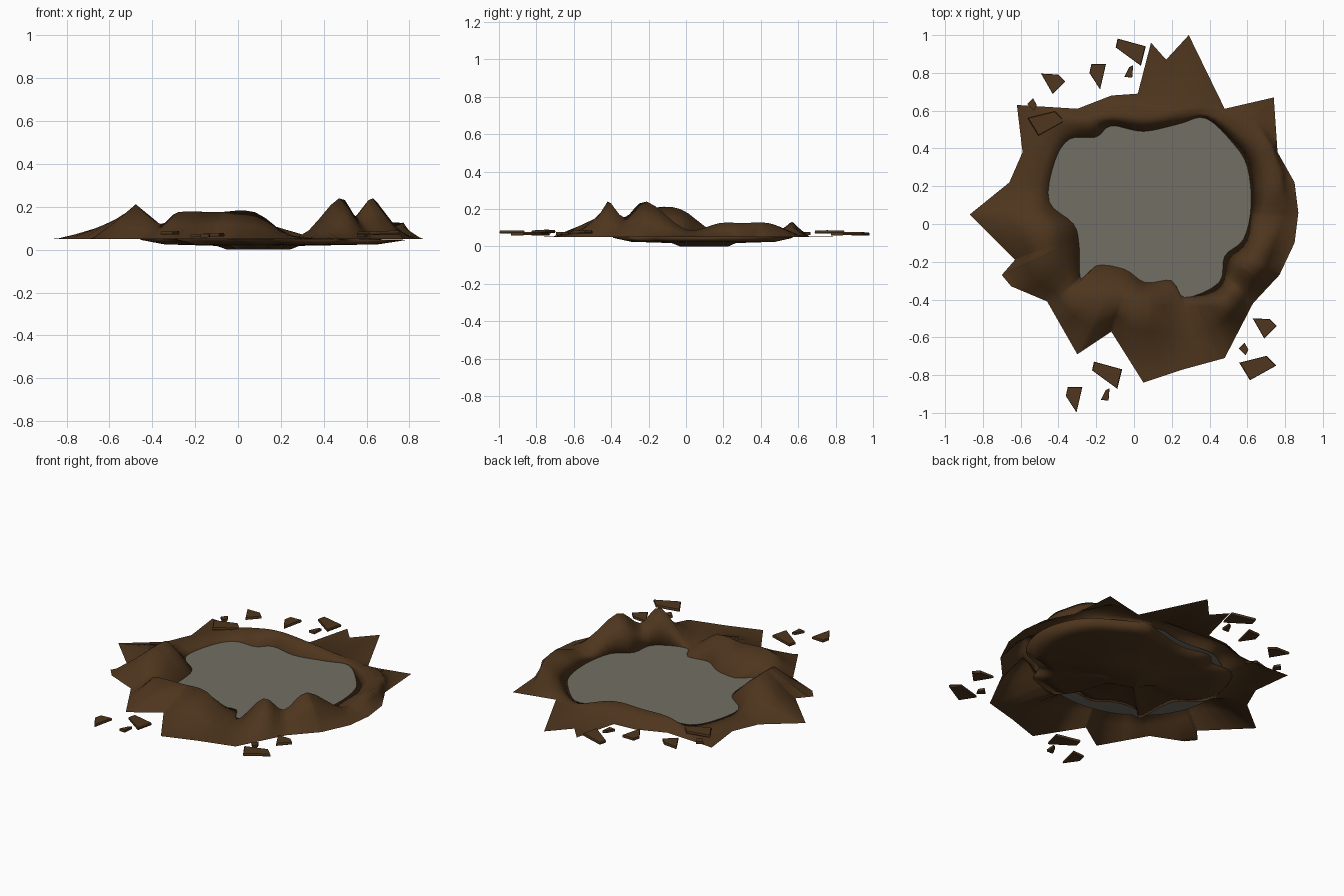
import bpy
import bmesh
from math import atan2, cos, sin
from mathutils import Vector

cube = bpy.data.objects.get("Cube")
if cube:
    bpy.data.objects.remove(cube, do_unlink=True)

CENTRE = Vector((0.1, 0.1))
RIM_Z = 0.05
WATER_Z = 0.05


def material(name, colour):
    mat = bpy.data.materials.new(name)
    mat.use_nodes = True
    mat.diffuse_color = (*colour, 1)
    node = mat.node_tree.nodes["Principled BSDF"]
    node.inputs["Base Color"].default_value = (*colour, 1)
    node.inputs["Roughness"].default_value = 0.9
    return mat


mud = material("brown_mud", (0.076, 0.036, 0.0125))
murk = material("grey_water", (0.168, 0.157, 0.128))


def finish(name, bm, mat, smooth=False):
    bmesh.ops.recalc_face_normals(bm, faces=bm.faces)
    mesh = bpy.data.meshes.new(name)
    for face in bm.faces:
        face.smooth = smooth
    bm.to_mesh(mesh)
    bm.free()
    mesh.materials.append(mat)
    obj = bpy.data.objects.new(name, mesh)
    bpy.context.collection.objects.link(obj)


def rounded(points, steps=4):
    """Closed smooth curve through the given points."""
    pts, out = [Vector(p) for p in points], []
    for i, b in enumerate(pts):
        a, c, d = pts[i - 1], pts[(i + 1) % len(pts)], pts[(i + 2) % len(pts)]
        for k in range(steps):
            t = k / steps
            p = b + t / 2 * (c - a + t * (2 * a - 5 * b + 4 * c - d
                                          + t * (3 * (b - c) + d - a)))
            p.z = max(p.z, WATER_Z)
            out.append(p)
    return out


def bearing(point):
    return atan2(point[1] - CENTRE.y, point[0] - CENTRE.x)


def reach(point):
    return (point.xy - CENTRE).length


def ray_hit(outline, angle):
    """Point (with height) where a ray from the centre crosses an outline."""
    ray = Vector((cos(angle), sin(angle)))
    best = None
    for a, b in zip(outline, outline[1:] + outline[:1]):
        a, b = Vector(a), Vector(b)
        ca, cb = ray.cross(a.xy - CENTRE), ray.cross(b.xy - CENTRE)
        if ca <= 1e-6 and cb >= -1e-6 and cb - ca > 1e-9:
            hit = a.lerp(b, -ca / (cb - ca))
            if (hit.xy - CENTRE).dot(ray) > 0:
                best = hit
    return best


# Spiky outer edge, foot of the bank, its crest and the shoreline
rim_xy = [
    (.87, .06), (.85, .22), (.76, .38), (.74, .67), (.48, .61), (.29, 1),
    (.17, .87), (.09, .96), (.02, .69), (-.12, .68), (-.3, .61),
    (-.62, .63), (-.59, .38), (-.66, .22), (-.87, .05), (-.63, -.19),
    (-.7, -.27), (-.65, -.33), (-.46, -.41), (-.3, -.69), (-.12, -.57),
    (.05, -.84), (.26, -.77), (.48, -.71), (.63, -.42), (.77, -.27),
    (.85, -.1)]
foot_xy = [
    (.86, .1), (.77, .38), (.66, .62), (.45, .64), (.15, .65), (-.1, .66),
    (-.5, .62), (-.59, .38), (-.66, .22), (-.84, .05), (-.64, -.3),
    (-.3, -.67), (.05, -.71), (.48, -.7), (.76, -.27)]
crest_xyz = [
    (.77, .18, .125), (.76, .3, .125), (.7, .44, .125), (.55, .56, .08),
    (.36, .61, .06), (.12, .56, .12), (-.1, .57, .13), (-.25, .55, .12),
    (-.42, .53, .08), (-.51, .35, .07), (-.55, .15, .08), (-.48, -.03, .2),
    (-.47, -.2, .2), (-.36, -.35, .12), (-.28, -.42, .175),
    (-.1, -.41, .175), (.08, -.42, .175), (.28, -.44, .06),
    (.47, -.42, .24), (.55, -.33, .155), (.63, -.21, .24), (.73, 0, .09)]
shore_xy = [
    (.62, .1), (.6, .3), (.53, .42), (.38, .56), (.24, .53), (.05, .49),
    (-.12, .52), (-.2, .46), (-.34, .45), (-.42, .33), (-.45, .12),
    (-.32, 0), (-.29, -.12), (-.28, -.3), (-.2, -.22), (-.05, -.24),
    (.06, -.31), (.2, -.3), (.27, -.39), (.45, -.31), (.48, -.17),
    (.58, -.08)]
rim = [(x, y, RIM_Z) for x, y in rim_xy]
foot = [(x, y, RIM_Z + 0.003) for x, y in foot_xy]
crest = rounded(crest_xyz)
shore = rounded([(x, y, WATER_Z) for x, y in shore_xy])
angles = sorted({round(bearing(p), 2) for p in crest + shore}
                | {round(bearing(p), 4) for p in rim})


def between(a, b, along, rise):
    point = a.lerp(b, along)
    point.z = a.z + (b.z - a.z) * rise
    return point


def bowl_point(edge, scale, z):
    flat = CENTRE + (edge.xy - CENTRE) * scale
    return Vector((flat.x, flat.y, z))


# Mud bank: bowl, inner slope, crest, outer slope and flat spikes as one skin
columns, water_edge = [], []
for angle in angles:
    s, c, f, r = (ray_hit(line, angle) for line in (shore, crest, foot, rim))
    if reach(f) > reach(r) * 0.98:
        f = between(c, r, 0.95, 0.96)
    # The underside bulges out below the left bank
    wide = 1 + 0.33 * max(0, cos(angle)) ** 4
    columns.append([
        bowl_point(s, 0.27, 0), bowl_point(s, 0.36, 0.018),
        bowl_point(s, 0.8 * wide, 0.025), bowl_point(s, wide, 0.046), s,
        between(s, c, 0.5, 0.55), c, between(c, f, 0.5, 0.53), f, r])
    # Water is a plain oval that the bank overhangs
    oval = ((cos(angle) / 0.55) ** 2 + (sin(angle) / 0.49) ** 2) ** -0.5
    size = max(reach(s) + 0.004, min(oval, reach(c) * 0.95))
    water_edge.append(bowl_point(s, size / reach(s), WATER_Z))

bm = bmesh.new()
grid = [[bm.verts.new(p) for p in col] for col in columns]
for left, right in zip(grid, grid[1:] + grid[:1]):
    for i in range(len(left) - 1):
        bm.faces.new((left[i], left[i + 1], right[i + 1], right[i]))
bm.faces.new([col[0] for col in grid])
finish("mud_bank", bm, mud, smooth=True)

# Water surface
bm = bmesh.new()
bm.faces.new([bm.verts.new(p) for p in water_edge])
bmesh.ops.triangulate(bm, faces=bm.faces)
finish("water_surface", bm, murk)


def clod(name, outline, offset, base, thick=0.015):
    """Flat chip of mud with a slightly smaller, tilted top."""
    points = [Vector(p) + Vector(offset) for p in outline]
    mid = sum(points, Vector((0, 0))) / len(points)
    bm = bmesh.new()
    loops = []
    for scale, lift in ((1, 0), (1.03, thick * 0.5), (0.98, thick)):
        loops.append([bm.verts.new((*(mid + (p - mid) * scale),
                                    base + lift + (p.x - mid.x) * 0.03))
                      for p in points])
    for low, high in zip(loops, loops[1:]):
        for i in range(len(points)):
            j = (i + 1) % len(points)
            bm.faces.new((low[i], low[j], high[j], high[i]))
    bm.faces.new(loops[0][::-1])
    bm.faces.new(loops[-1])
    finish(name, bm, mud)


# Two scatters of clods, each used on both the front and the back
scatter_a = [
    ([(-.36, -.91), (-.35, -.865), (-.275, -.865), (-.305, -.995)], .07),
    ([(-.22, -.775), (-.21, -.73), (-.065, -.77), (-.09, -.87)], .06),
    ([(-.175, -.93), (-.15, -.88), (-.13, -.87), (-.135, -.935)], .058)]
scatter_b = [
    ([(.63, -.5), (.72, -.505), (.755, -.54), (.69, -.605)], .07),
    ([(.56, -.735), (.7, -.7), (.75, -.75), (.615, -.825)], .072),
    ([(.555, -.66), (.585, -.63), (.605, -.665), (.59, -.695)], .062)]
for label, scatter, shift in (("a", scatter_a, (.125, 1.71)),
                              ("b", scatter_b, (-1.12, 1.295))):
    for i, (outline, base) in enumerate(scatter, 1):
        clod(f"front_clod_{label}{i}", outline, (0, 0), base)
        clod(f"back_clod_{label}{i}", outline, shift, base)
